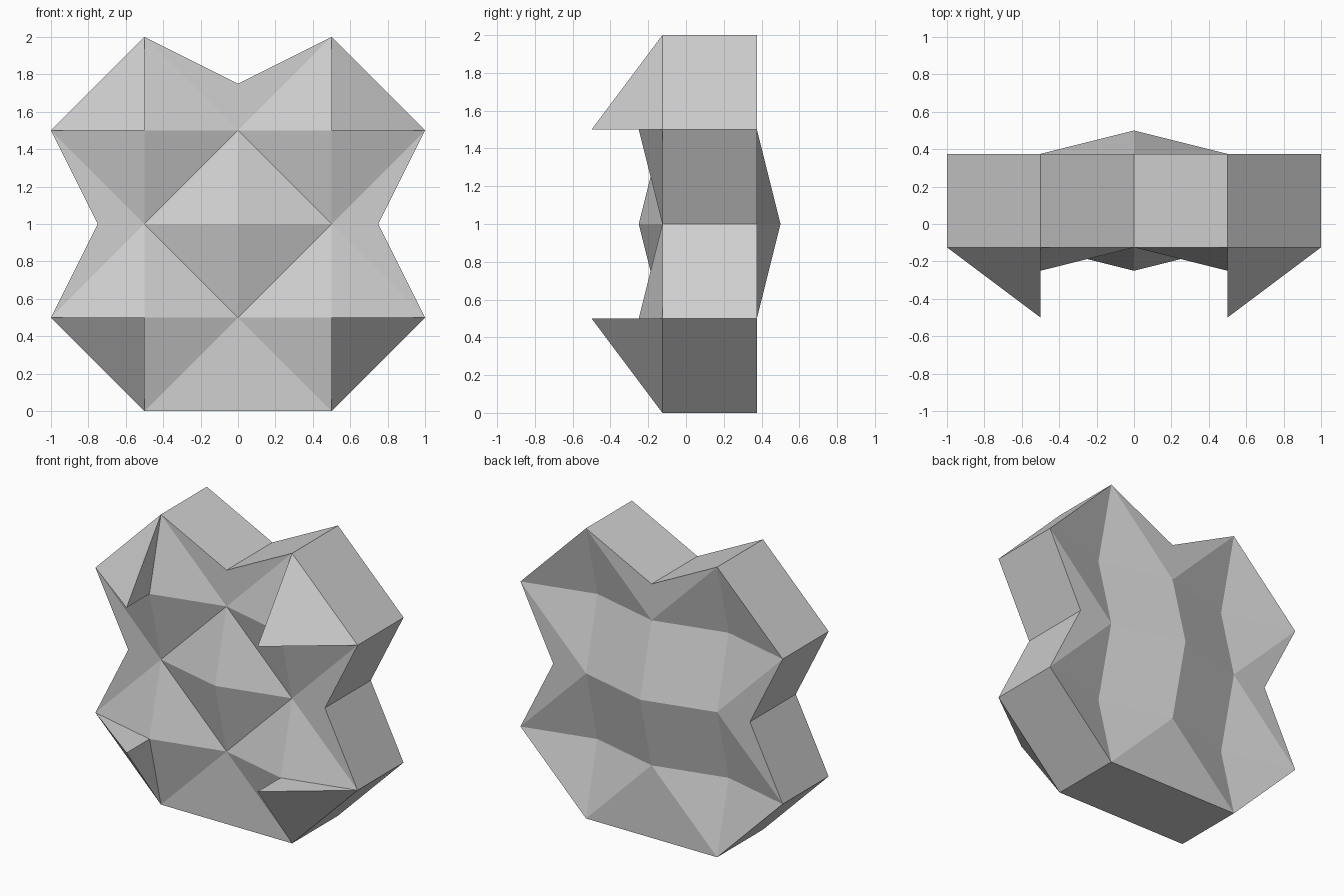
import bpy
import bmesh

cube = bpy.data.objects.get("Cube")
if cube:
    bpy.data.objects.remove(cube, do_unlink=True)

FRONT, BACK = -0.125, 0.375
R = 0.5     # half width of each diamond facet
BUMP = 0.125
CORNERS = [(sx, sz) for sx in (-1, 1) for sz in (-1, 1)]

grey = bpy.data.materials.new("light grey")
grey.use_nodes = True
grey.diffuse_color = (0.63, 0.63, 0.63, 1)
grey.node_tree.nodes["Principled BSDF"].inputs["Base Color"].default_value = (0.63, 0.63, 0.63, 1)


def finish(name, bm):
    """Weld the faces, turn them outward and make the object."""
    bmesh.ops.remove_doubles(bm, verts=bm.verts, dist=1e-5)
    bmesh.ops.recalc_face_normals(bm, faces=bm.faces)
    mesh = bpy.data.meshes.new(name)
    bm.to_mesh(mesh)
    bm.free()
    mesh.materials.append(grey)
    obj = bpy.data.objects.new(name, mesh)
    bpy.context.collection.objects.link(obj)
    return obj


def face(bm, *points):
    bm.faces.new([bm.verts.new(p) for p in points])


def diamond(bm, cx, cz, base, apex, skip=None):
    """Four-sided pyramid facet; skip names the quadrant left for a wedge."""
    for sx, sz in CORNERS:
        if (sx, sz) != skip:
            face(bm, (cx, apex, cz), (cx + sx * R, base, cz), (cx, base, cz + sz * R))


# Faceted body: five diamonds on each side
bm = bmesh.new()
diamond(bm, 0, 1, FRONT, FRONT - BUMP)
diamond(bm, 0, 1, BACK, BACK + BUMP)
for sx, sz in CORNERS:
    cx, cz = sx * R, 1 + sz * R
    diamond(bm, cx, cz, FRONT, FRONT - BUMP, skip=(sx, sz))
    diamond(bm, cx, cz, BACK, BACK - BUMP)

# Flat fillers between the diamonds
for y in (FRONT, BACK):
    for s in (-1, 1):
        face(bm, (0, y, 1.5), (0, y, 1.75), (s * R, y, 2))
        for t in (-1, 1):
            face(bm, (s * R, y, 1), (s * 0.75, y, 1), (s, y, 1 + t * R))
    face(bm, (0, y, 0.5), (-R, y, 0), (R, y, 0))

# Side walls along half the outline, repeated on the other half
half = [(0, 1.75), (0.5, 2), (1, 1.5), (0.75, 1), (1, 0.5), (0.5, 0)]
for s in (-1, 1):
    for (x0, z0), (x1, z1) in zip(half, half[1:]):
        face(bm, (s * x0, FRONT, z0), (s * x1, FRONT, z1),
             (s * x1, BACK, z1), (s * x0, BACK, z0))
face(bm, (-R, FRONT, 0), (R, FRONT, 0), (R, BACK, 0), (-R, BACK, 0))
finish("faceted_body", bm)

# Raised corner wedges on the front
for sx, sz in CORNERS:
    bm = bmesh.new()
    side = (sx, FRONT, 1 + sz * R)
    end = (sx * R, FRONT, 1 + sz)
    root = (sx * R, FRONT - BUMP, 1 + sz * R)
    tip = (sx * R, -0.5, 1 + sz * R)
    for tri in ((side, end, tip), (side, tip, root), (end, root, tip), (side, root, end)):
        face(bm, *tri)
    name = ("upper" if sz > 0 else "lower") + ("_left" if sx > 0 else "_right")
    finish(name + "_wedge", bm)
